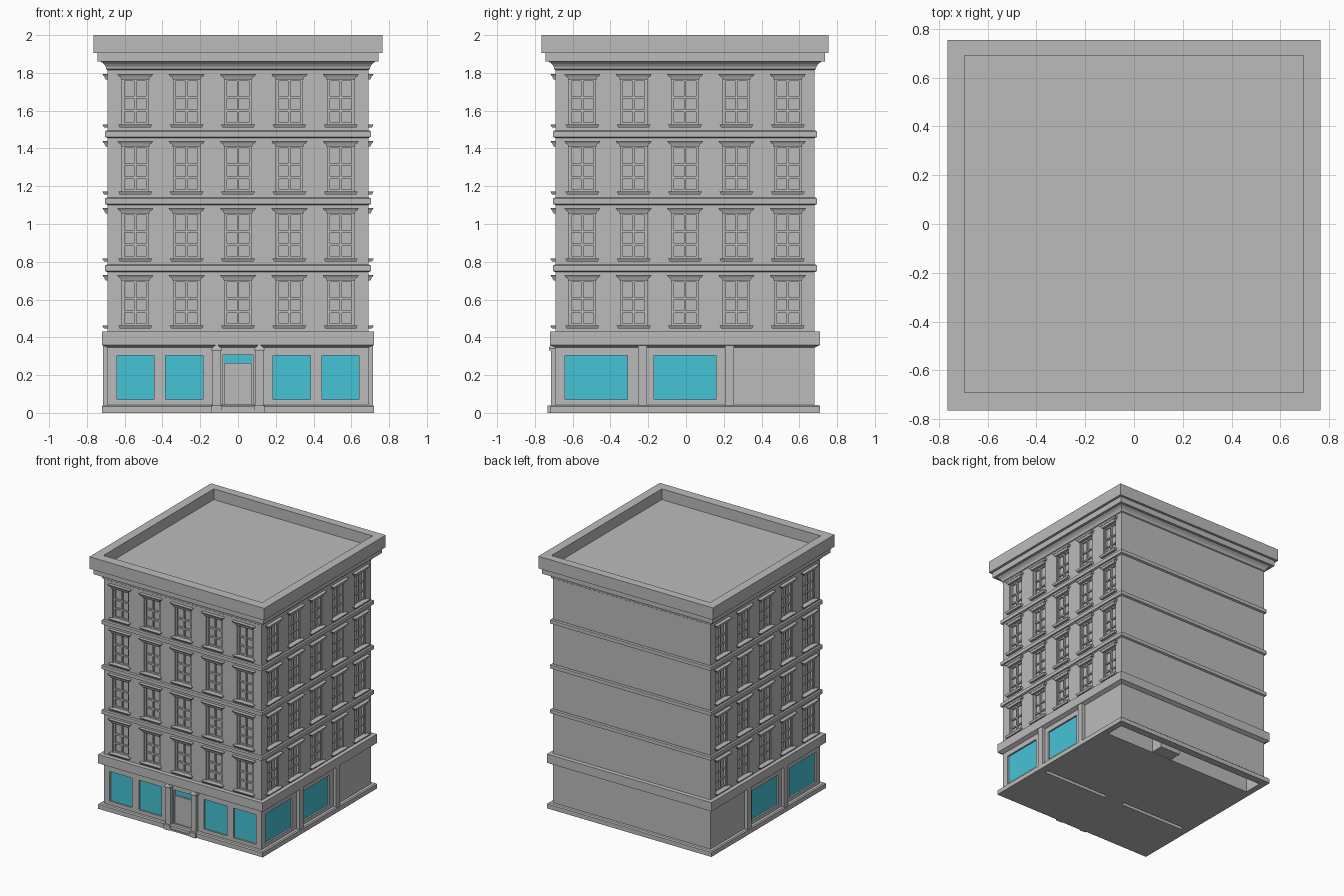
import bpy, bmesh

cube = bpy.data.objects.get("Cube")
if cube:
    bpy.data.objects.remove(cube, do_unlink=True)


def material(name, color):
    m = bpy.data.materials.new(name)
    m.use_nodes = True
    m.diffuse_color = color
    m.node_tree.nodes["Principled BSDF"].inputs["Base Color"].default_value = color
    return m


GREY = material("stone grey", (0.5, 0.5, 0.5, 1))
TEAL = material("shop glass teal", (0.06, 0.55, 0.68, 1))

# Wall planes of the main block
X, FRONT, BACK = 0.69, -0.69, 0.68
SIDES = ("front", "right", "left")


def finish(name, bm, mat=GREY):
    bmesh.ops.recalc_face_normals(bm, faces=bm.faces)
    mesh = bpy.data.meshes.new(name)
    bm.to_mesh(mesh)
    bm.free()
    mesh.materials.append(mat)
    obj = bpy.data.objects.new(name, mesh)
    bpy.context.collection.objects.link(obj)
    return obj


def loft(bm, rings):
    """Skin a stack of four-cornered rings and cap both ends."""
    loops = [[bm.verts.new(p) for p in r] for r in rings]
    for a, b in zip(loops, loops[1:]):
        for i in range(4):
            j = (i + 1) % 4
            bm.faces.new((a[i], a[j], b[j], b[i]))
    bm.faces.new(loops[0][::-1])
    bm.faces.new(loops[-1])


def rect(x0, x1, y0, y1, z):
    return [(x0, y0, z), (x1, y0, z), (x1, y1, z), (x0, y1, z)]


def box(bm, x0, x1, y0, y1, z0, z1):
    loft(bm, [rect(x0, x1, y0, y1, z0), rect(x0, x1, y0, y1, z1)])


def moulding(name, profile):
    """Solid running round the block; profile is (height, overhang)."""
    bm = bmesh.new()
    loft(bm, [rect(-X - o, X + o, FRONT - o, BACK + o, z) for z, o in profile])
    return finish(name, bm)


def wall_block(bm, side, u0, u1, z0, z1, back, out, slope=0.0):
    """Block on a facade from depth back to out; slope tapers its bottom."""
    rings = []
    for z, s in ((z0, slope), (z1, 0)):
        a, b, d = u0 + s, u1 - s, out - s
        if side == "front":
            rings.append(rect(a, b, FRONT - d, FRONT - back, z))
        elif side == "right":
            rings.append(rect(X + back, X + d, a, b, z))
        else:
            rings.append(rect(-X - d, -X - back, a, b, z))
    loft(bm, rings)


def cut(targets, bm):
    cutter = finish("cutter", bm)
    cutter.hide_render = True
    for obj in targets:
        mod = obj.modifiers.new("openings", "BOOLEAN")
        mod.operation, mod.solver, mod.object = "DIFFERENCE", "EXACT", cutter
        bpy.context.view_layer.objects.active = obj
        bpy.ops.object.modifier_apply(modifier=mod.name)
    bpy.data.objects.remove(cutter, do_unlink=True)


# Main volumes
upper = moulding("upper_walls", [(0.38, 0), (1.85, 0)])
ground = moulding("ground_floor_walls", [(0.01, 0), (0.38, 0)])
plinth = moulding("plinth", [(0, 0.03), (0.035, 0.03), (0.042, 0.022)])
moulding("shopfront_band", [(0.345, 0), (0.36, 0.03), (0.43, 0.03), (0.432, 0)])
for n in range(3):
    z = 0.745 + n * 0.355
    moulding("floor_band", [(z, 0), (z + 0.006, 0.014), (z + 0.034, 0.014), (z + 0.04, 0.006)])

# Cornice and parapet with sunken roof
moulding("cornice_cove", [(1.815, 0), (1.82, 0.008), (1.835, 0.011), (1.847, 0.02),
                          (1.855, 0.03), (1.86, 0.035)])
moulding("cornice_step", [(1.86, 0.055), (1.91, 0.055)])
parapet = moulding("parapet", [(1.905, 0.075), (2.0, 0.075)])
bm = bmesh.new()
box(bm, -0.695, 0.695, -0.69, 0.69, 1.915, 2.1)
cut([parapet], bm)

# Upper windows on three facades
openings, bars, sills, lintels = (bmesh.new() for _ in range(4))
for side in SIDES:
    for col in range(-2, 3):
        u = col * 0.272 - (0 if side == "front" else 0.005)
        for n in range(4):
            z = 0.46 + n * 0.355
            wall_block(openings, side, u - 0.07, u + 0.07, z, z + 0.245, -0.025, 0.02)
            for s in (-1, 1):
                e = u + s * 0.065
                wall_block(bars, side, e - 0.007, e + 0.007, z, z + 0.245, -0.03, -0.009)
            wall_block(bars, side, u - 0.006, u + 0.006, z, z + 0.245, -0.03, -0.012)
            for h in (0.007, 0.075, 0.145, 0.238):
                wall_block(bars, side, u - 0.07, u + 0.07, z + h - 0.006, z + h + 0.006, -0.03, -0.014)
            wall_block(sills, side, u - 0.09, u + 0.09, z - 0.013, z + 0.002, -0.02, 0.028, 0.008)
            wall_block(lintels, side, u - 0.08, u + 0.08, z + 0.24, z + 0.257, -0.01, 0.018, 0.006)
            wall_block(lintels, side, u - 0.096, u + 0.096, z + 0.257, z + 0.27, -0.01, 0.028, 0.008)
cut([upper], openings)
finish("window_bars", bars)
finish("window_sills", sills)
finish("window_lintels", lintels)

# Shop windows and door transom
openings, panes = bmesh.new(), bmesh.new()
shop = {"front": [(-0.64, -0.445), (-0.385, -0.185), (0.185, 0.385), (0.445, 0.64)],
        "right": [(-0.64, -0.31), (-0.17, 0.16)]}
shop["left"] = shop["right"]
for side in SIDES:
    for a, b in shop[side]:
        wall_block(openings, side, a, b, 0.07, 0.305, -0.018, 0.02)
        wall_block(panes, side, a, b, 0.07, 0.305, -0.02, -0.013)
wall_block(openings, "front", -0.08, 0.08, 0.045, 0.31, -0.025, 0.02)
wall_block(panes, "front", -0.078, 0.078, 0.265, 0.307, -0.03, -0.018)
cut([ground], openings)
finish("shop_glass", panes, TEAL)

# Side bay piers
bm = bmesh.new()
for side in ("right", "left"):
    for y in (-0.23, 0.23):
        wall_block(bm, side, y - 0.024, y + 0.024, 0.03, 0.36, -0.01, 0.026)
finish("bay_piers", bm)

# Entrance: door, frame, pilasters with pointed caps
bm = bmesh.new()
wall_block(bm, "front", -0.075, 0.075, 0.01, 0.262, -0.03, -0.01)
finish("door", bm)
bm = bmesh.new()
wall_block(bm, "front", -0.085, 0.085, 0.0, 0.012, -0.02, 0.036)
finish("door_step", bm)
bm = bmesh.new()
for s in (-1, 1):
    c = s * 0.113
    wall_block(bm, "front", c - 0.022, c + 0.022, 0.03, 0.335, -0.01, 0.026)
    wall_block(bm, "front", c - 0.028, c + 0.028, 0.0, 0.038, -0.01, 0.042)
    y0, y1 = FRONT - 0.036, FRONT
    loft(bm, [rect(c - 0.028, c + 0.028, y0, y1, 0.33),
              rect(c - 0.028, c + 0.028, y0, y1, 0.34),
              rect(c - 0.005, c + 0.005, y1 - 0.028, y1, 0.36)])
finish("entrance_pilasters", bm)

# Open void under the rear strip and slots in the underside
bm = bmesh.new()
box(bm, -0.67, 0.67, 0.5, 0.65, -0.1, 0.34)
for s in (-1, 1):
    a, b = sorted((s * 0.08, s * 0.66))
    box(bm, a, b, -0.24, -0.21, -0.1, 0.03)
cut([ground, plinth], bm)
bm = bmesh.new()
box(bm, 0.06, 0.24, 0.49, 0.6, 0.005, 0.345)
finish("rear_shaft", bm)
